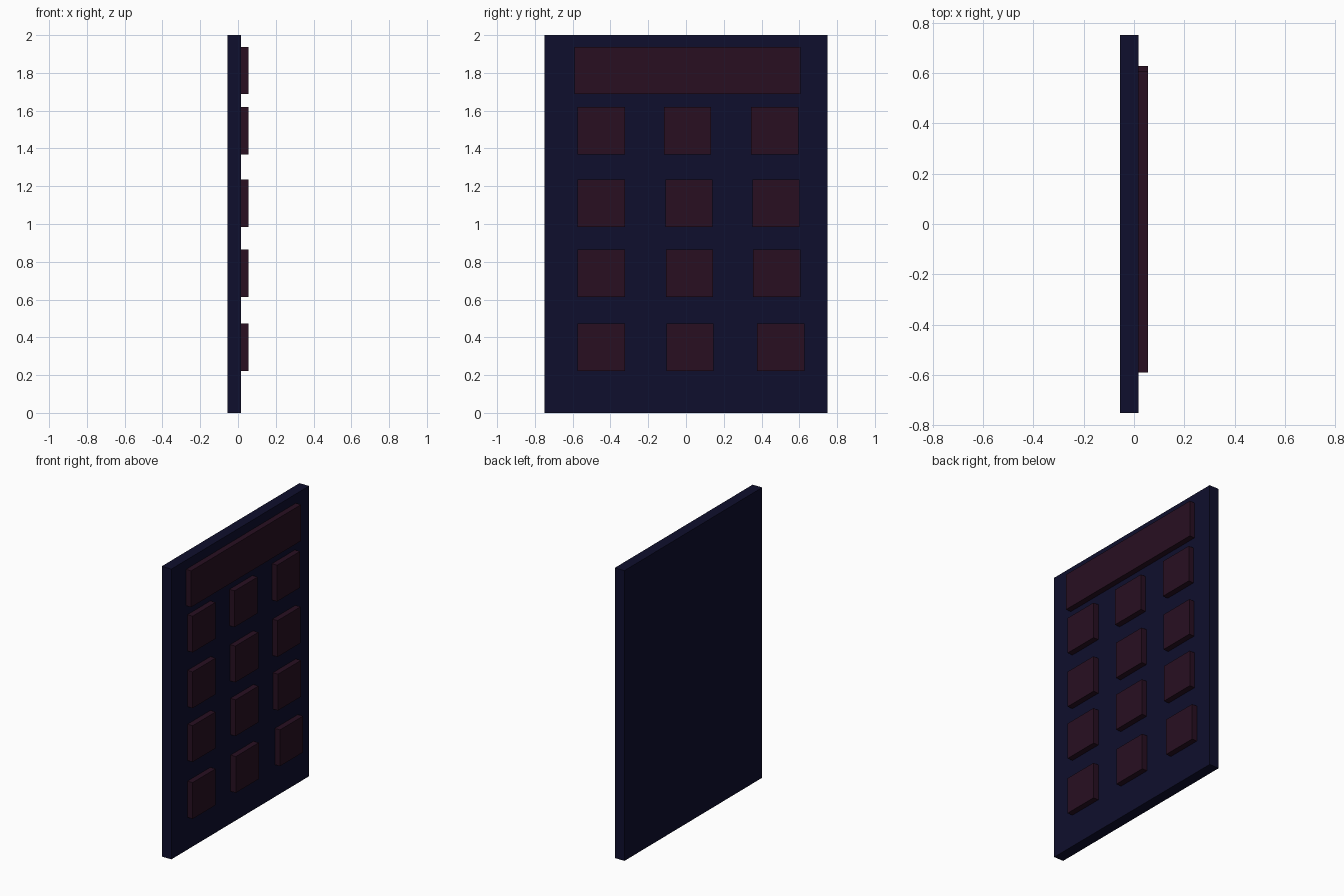
import bpy

cube = bpy.data.objects.get("Cube")
if cube:
    bpy.data.objects.remove(cube, do_unlink=True)


def make_material(name, rgb):
    mat = bpy.data.materials.new(name)
    mat.use_nodes = True
    color = (*rgb, 1.0)
    mat.diffuse_color = color
    bsdf = next(n for n in mat.node_tree.nodes if n.type == "BSDF_PRINCIPLED")
    bsdf.inputs["Base Color"].default_value = color
    return mat


def box(name, low, high, mat):
    """Box between two opposite corners."""
    centre = [(a + b) / 2 for a, b in zip(low, high)]
    bpy.ops.mesh.primitive_cube_add(size=1, location=centre)
    obj = bpy.context.object
    obj.name = name
    obj.scale = [b - a for a, b in zip(low, high)]
    bpy.ops.object.transform_apply(location=False, rotation=False, scale=True)
    obj.data.materials.append(mat)
    return obj


navy = make_material("dark navy", (0.0045, 0.0045, 0.026))
maroon = make_material("dark maroon", (0.021, 0.0048, 0.0155))

BACK, FACE, FRONT = -0.056, 0.017, 0.056
KEY = 0.25

# Flat backing panel
box("panel", (BACK, -0.75, 0), (FACE, 0.75, 2), navy)

# Wide display bar at the top
box("display_bar", (FACE, -0.59, 1.687), (FRONT, 0.605, 1.937), maroon)

# Four rows of three keys: row height, then centres across the panel
rows = [
    (1.494, (-0.449, 0.008, 0.47)),
    (1.11, (-0.449, 0.016, 0.476)),
    (0.739, (-0.449, 0.018, 0.48)),
    (0.347, (-0.449, 0.021, 0.502)),
]
for r, (z, centres) in enumerate(rows, 1):
    for c, y in enumerate(centres, 1):
        box(f"key_row_{r}_column_{c}",
            (FACE, y - KEY / 2, z - KEY / 2),
            (FRONT, y + KEY / 2, z + KEY / 2), maroon)
